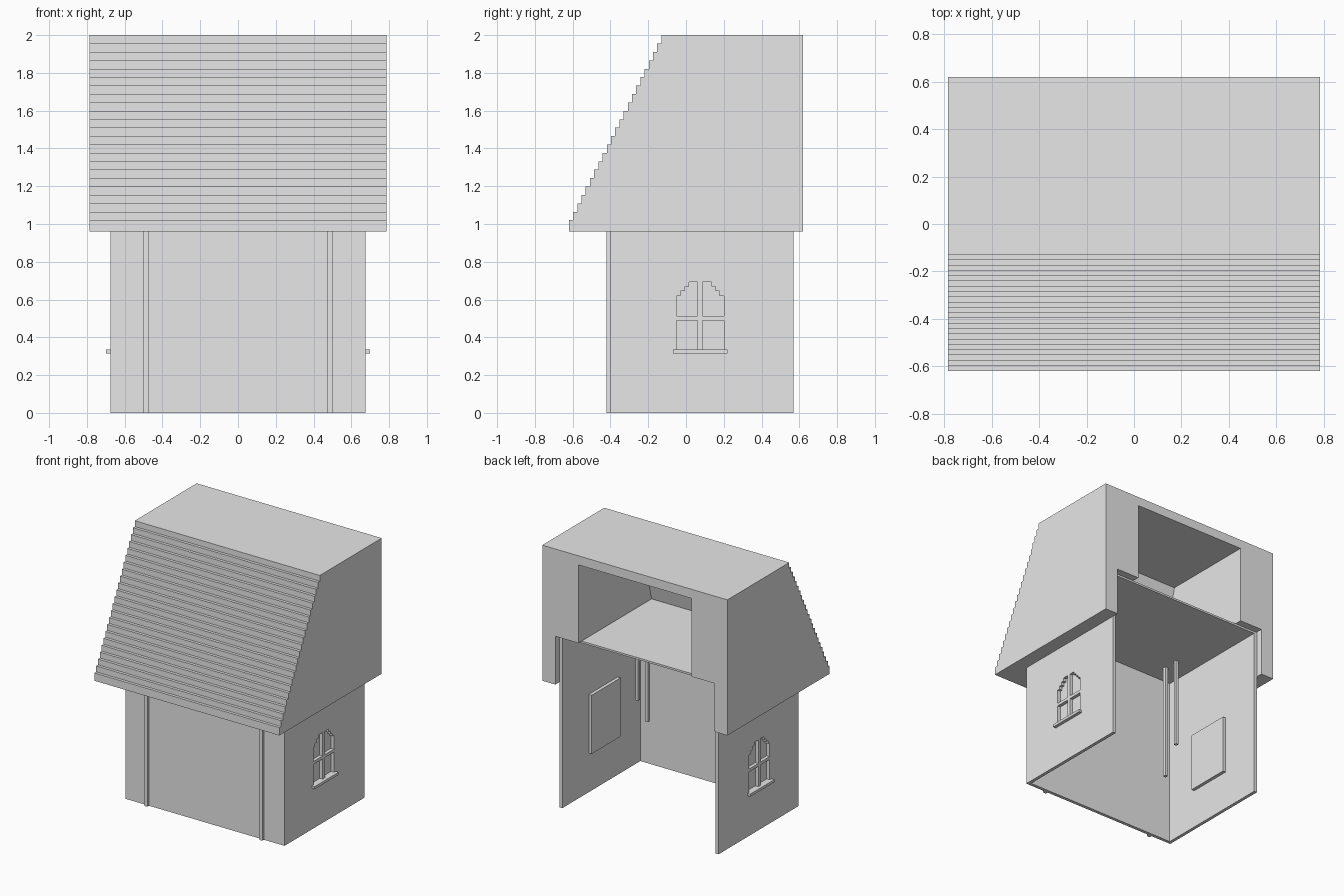
import bpy
import bmesh
from mathutils import Vector

old = bpy.data.objects.get("Cube")
if old:
    bpy.data.objects.remove(old, do_unlink=True)

grey = bpy.data.materials.new("plain_grey")
grey.use_nodes = True
grey.diffuse_color = (0.8, 0.8, 0.8, 1)
for node in grey.node_tree.nodes:
    if node.type == "BSDF_PRINCIPLED":
        node.inputs["Base Color"].default_value = (0.8, 0.8, 0.8, 1)


def prism(name, profile, x0, x1):
    """Extrude a (y, z) outline along x."""
    bm = bmesh.new()
    face = bm.faces.new([bm.verts.new((x0, y, z)) for y, z in profile])
    grown = bmesh.ops.extrude_face_region(bm, geom=[face])["geom"]
    verts = [v for v in grown if isinstance(v, bmesh.types.BMVert)]
    bmesh.ops.translate(bm, verts=verts, vec=Vector((x1 - x0, 0, 0)))
    bmesh.ops.recalc_face_normals(bm, faces=bm.faces)
    mesh = bpy.data.meshes.new(name)
    bm.to_mesh(mesh)
    bm.free()
    mesh.materials.append(grey)
    obj = bpy.data.objects.new(name, mesh)
    bpy.context.collection.objects.link(obj)
    return obj


def box(name, x, y, z):
    (y0, y1), (z0, z1) = y, z
    return prism(name, [(y0, z0), (y1, z0), (y1, z1), (y0, z1)], min(x), max(x))


def cut(obj, cutters):
    """Subtract each cutter, bake the result and drop the cutters."""
    for cutter in cutters:
        cutter.hide_render = True
        mod = obj.modifiers.new("cut", "BOOLEAN")
        mod.operation = "DIFFERENCE"
        mod.solver = "EXACT"
        mod.object = cutter
    graph = bpy.context.evaluated_depsgraph_get()
    obj_eval = obj.evaluated_get(graph)
    mesh = bpy.data.meshes.new_from_object(obj_eval)
    obj.modifiers.clear()
    obj.data = mesh
    for cutter in cutters:
        bpy.data.objects.remove(cutter, do_unlink=True)


# Main sizes
WALL_X, WALL_T = 0.675, 0.025
FRONT, BACK = -0.40, 0.57
LOFT_X, CEILING = 0.48, 1.33
ROOF_X, ROOF_Y, EAVE, TOP = 0.785, 0.62, 0.96, 2.0

# Roof block with a stepped front slope
steps, ridge_y, first = 22, -0.13, 1.02
outline = [(ROOF_Y, TOP), (ROOF_Y, EAVE), (-ROOF_Y, EAVE)]
for i in range(steps + 1):
    t = i / steps
    y = -ROOF_Y + t * (ridge_y + ROOF_Y)
    z = first + t * (TOP - first)
    if i:
        outline.append((y, outline[-1][1]))
    outline.append((y, z))
roof = prism("roof", outline, -ROOF_X, ROOF_X)
room_hole = box("room_hole", (-WALL_X, WALL_X), (FRONT, 0.8), (0.8, CEILING))
loft_hole = prism("loft_hole", [(0.8, 1.2), (-0.3, 1.2), (-0.12, 1.93), (0.8, 1.93)],
                  -LOFT_X, LOFT_X)
cut(roof, [room_hole, loft_hole])

# Loft floor and front wall
box("loft_floor", (-WALL_X, WALL_X), (FRONT, BACK), (1.31, 1.325))
box("front_wall", (-WALL_X, WALL_X), (FRONT, FRONT + WALL_T), (0, 1.31))

# Window panes, as outlines either side of the centre bar
MID, BAR, HALF = 0.075, 0.013, 0.125


def pane_outlines(side):
    lower = [(BAR, 0.335), (HALF, 0.335), (HALF, 0.49), (BAR, 0.49)]
    upper = [(BAR, 0.513), (HALF, 0.513)]
    y, z = HALF, 0.62
    for _ in range(3):
        upper += [(y, z), (y - 0.022, z)]
        y, z = y - 0.022, z + 0.024
    upper += [(y, 0.693), (BAR, 0.693)]
    return [[(MID + side * a, b) for a, b in p] for p in (lower, upper)]


for s, label in ((1, "left"), (-1, "right")):
    # Side wall with window openings
    inner, outer = s * (WALL_X - WALL_T), s * WALL_X
    wall = box(label + "_wall", (inner, outer), (FRONT + WALL_T, BACK), (0, 1.31))
    ends = sorted((s * 0.6, s * 0.75))
    cut(wall, [prism("pane_hole", p, *ends) for d in (-1, 1) for p in pane_outlines(d)])

    # Window backing and sill
    box(label + "_window_back", (s * 0.625, inner), (-0.10, 0.25), (0.30, 0.75))
    box(label + "_window_sill", (inner, s * 0.70), (-0.07, 0.22), (0.315, 0.335))

    # Front trim strip
    box(label + "_front_strip", (s * 0.475, s * 0.50), (-0.42, FRONT), (0, 0.98))

    # Hanging posts under the loft
    for y, bottom, part in ((-0.22, 0.41, "long"), (-0.10, 0.62, "short")):
        box(f"{label}_{part}_post", (s * 0.468, s * 0.492),
            (y - 0.012, y + 0.012), (bottom, 1.31))
